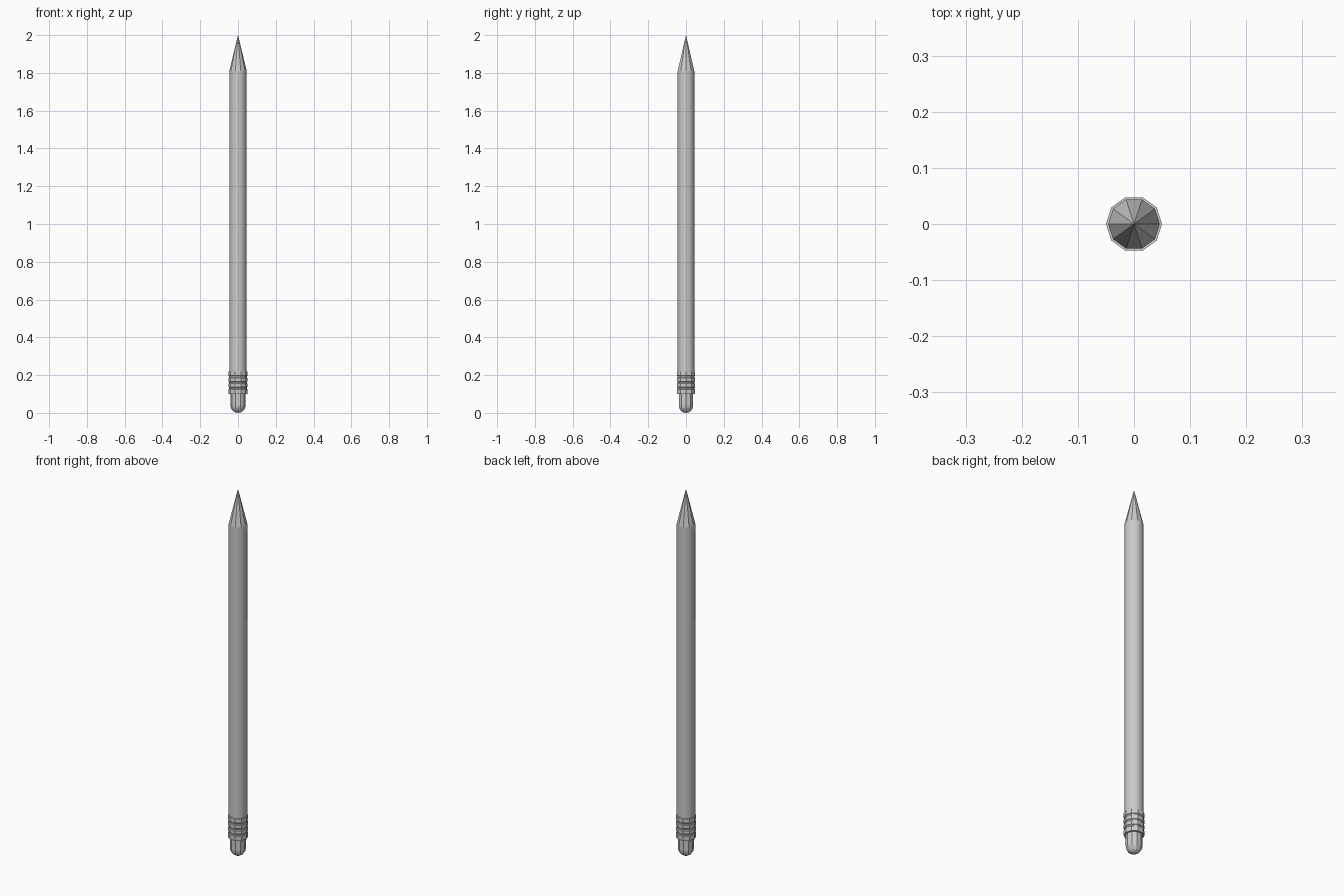
import bpy, bmesh
from math import cos, sin, tau, pi, radians

if "Cube" in bpy.data.objects:
    bpy.data.objects.remove(bpy.data.objects["Cube"])

SIDES = 10


def lathe(name, profile, smooth_angle=None):
    """Revolve (radius, z) points listed bottom to top; radius 0 makes a pole."""
    bm = bmesh.new()
    rings = []
    for r, z in profile:
        count = SIDES if r > 0 else 1
        rings.append([bm.verts.new((r * cos(tau * i / SIDES), r * sin(tau * i / SIDES), z))
                      for i in range(count)])
    for a, b in zip(rings, rings[1:]):
        for i in range(SIDES):
            j = (i + 1) % SIDES
            if len(a) == 1:
                bm.faces.new((a[0], b[j], b[i]))
            elif len(b) == 1:
                bm.faces.new((a[i], a[j], b[0]))
            else:
                bm.faces.new((a[i], a[j], b[j], b[i]))
    bmesh.ops.recalc_face_normals(bm, faces=bm.faces)
    mesh = bpy.data.meshes.new(name)
    bm.to_mesh(mesh)
    bm.free()
    obj = bpy.data.objects.new(name, mesh)
    bpy.context.collection.objects.link(obj)
    if smooth_angle:
        bpy.context.view_layer.objects.active = obj
        obj.select_set(True)
        bpy.ops.object.shade_smooth_by_angle(angle=radians(smooth_angle))
        obj.select_set(False)
    return obj


# Long wooden barrel
lathe("barrel", [(0, 0.21), (0.046, 0.21), (0.046, 1.81)], 40)

# Sharpened wooden cone and lead point
lathe("sharpened_cone", [(0.046, 1.81), (0.010, 1.96)])
lathe("lead_point", [(0.010, 1.96), (0, 2.0)])

# Metal ferrule with raised bands
ferrule = [(0, 0.10), (0.050, 0.10)]
for z in (0.125, 0.155, 0.185):
    ferrule += [(0.050, z), (0.047, z + 0.003), (0.047, z + 0.009), (0.050, z + 0.012)]
ferrule += [(0.050, 0.22), (0.046, 0.22)]
lathe("ferrule", ferrule)

# Rounded eraser
dome = [(0.040 * sin(pi / 2 * k / 4), 0.04 * (1 - cos(pi / 2 * k / 4))) for k in range(5)]
lathe("eraser", dome + [(0.040, 0.11)])
